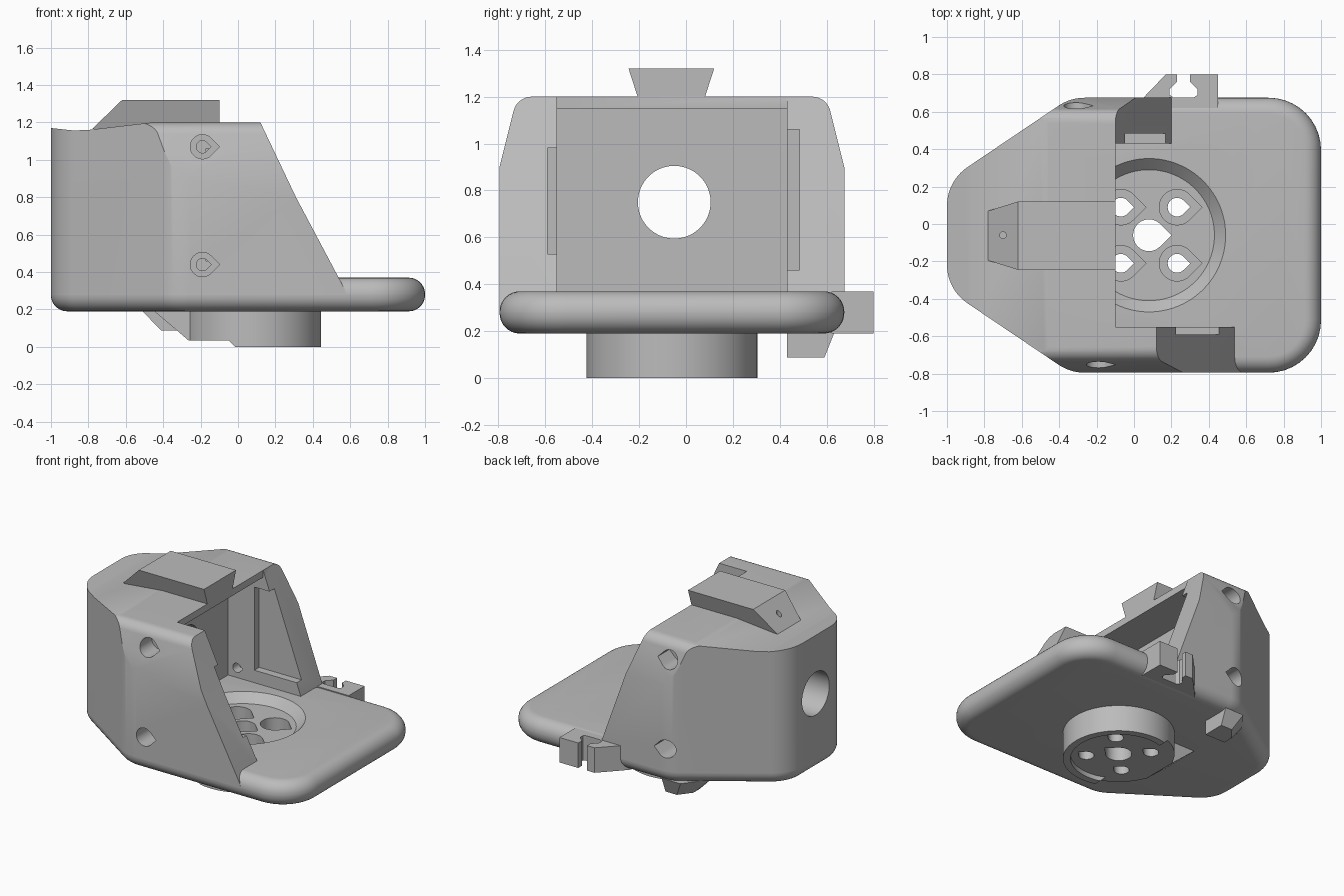
import bpy, bmesh, math
from mathutils import Vector

if "Cube" in bpy.data.objects:
    bpy.data.objects.remove(bpy.data.objects["Cube"])

grey = bpy.data.materials.new("light_grey_plastic")
grey.diffuse_color = (0.5, 0.5, 0.5, 1)
grey.use_nodes = True
grey.node_tree.nodes["Principled BSDF"].inputs["Base Color"].default_value = grey.diffuse_color
CY = -0.06            # centre line of the body in y
DX = 0.08             # centre of the round socket in x


def make(name, bm):
    bmesh.ops.recalc_face_normals(bm, faces=bm.faces)
    me = bpy.data.meshes.new(name)
    bm.to_mesh(me)
    bm.free()
    me.materials.append(grey)
    ob = bpy.data.objects.new(name, me)
    bpy.context.collection.objects.link(ob)
    return ob


def prism(name, pts, axis, lo, hi, bevel=0):
    """Extrude a 2D outline along an axis, optionally rounding both rims."""
    put = {'x': lambda a, b, h: (h, a, b), 'y': lambda a, b, h: (a, h, b),
           'z': lambda a, b, h: (a, b, h)}[axis]
    bm = bmesh.new()
    rings = [[bm.verts.new(put(p[0], p[1], h)) for p in pts] for h in (lo, hi)]
    caps = [bm.faces.new(r) for r in rings]
    n = len(pts)
    for i in range(n):
        j = (i + 1) % n
        bm.faces.new((rings[0][i], rings[0][j], rings[1][j], rings[1][i]))
    bmesh.ops.recalc_face_normals(bm, faces=bm.faces)
    if bevel:
        rim = [e for f in caps for e in f.edges]
        bmesh.ops.bevel(bm, geom=rim, offset=bevel, segments=8, profile=0.5, affect='EDGES')
    return make(name, bm)


def box(x0, x1, y0, y1, z0, z1):
    return prism("cutter", [(x0, y0), (x1, y0), (x1, y1), (x0, y1)], 'z', z0, z1)


def hull(name, pts):
    bm = bmesh.new()
    for p in pts:
        bm.verts.new(p)
    bmesh.ops.convex_hull(bm, input=bm.verts)
    return make(name, bm)


def rounded(corners, n=10):
    """Polygon of (a, b, radius) corners with fillets."""
    out = []
    for i, (a, b, r) in enumerate(corners):
        p = Vector((a, b))
        if r == 0:
            out.append((a, b))
            continue
        u = (Vector(corners[i - 1][:2]) - p).normalized()
        v = (Vector(corners[(i + 1) % len(corners)][:2]) - p).normalized()
        half = u.angle(v) / 2
        c = p + (u + v).normalized() * r / math.sin(half)
        s, e = p + u * r / math.tan(half) - c, p + v * r / math.tan(half) - c
        a0 = math.atan2(s.y, s.x)
        d = (math.atan2(e.y, e.x) - a0 + math.pi) % (2 * math.pi) - math.pi
        out += [(c.x + r * math.cos(a0 + d * k / n), c.y + r * math.sin(a0 + d * k / n))
                for k in range(n + 1)]
    return out


def circle(a, b, r, n=72):
    return [(a + r * math.cos(2 * math.pi * k / n), b + r * math.sin(2 * math.pi * k / n))
            for k in range(n)]


def teardrop(a, b, r, n=24):
    arc = [math.radians(45 + 270 * k / n) for k in range(n + 1)]
    return [(a + r * math.cos(t), b + r * math.sin(t)) for t in arc] + [(a + r * 1.414, b)]


def boolean(ob, cutters, op='DIFFERENCE'):
    for c in cutters:
        m = ob.modifiers.new("cut", 'BOOLEAN')
        m.operation, m.solver, m.object = op, 'EXACT', c
    bpy.context.view_layer.update()
    ev = ob.evaluated_get(bpy.context.evaluated_depsgraph_get())
    me = bpy.data.meshes.new_from_object(ev)
    ob.modifiers.clear()
    ob.data = me


# plan outline shared by the base plate and the shell
plan = rounded([(-1, 0.23, .25), (-1, -0.35, .25), (-0.34, -0.795, .25), (1, -0.795, .28),
                (1, 0.675, .28), (-0.34, 0.675, .25)])
base = prism("base_plate", plan, 'z', 0.19, 0.37, bevel=0.087)

# upper shell: plan outline limited by a cross-section with tapered sides
shell = prism("upper_shell", plan, 'z', 0.28, 1.3)
section = prism("cutter", rounded([(-0.82, 0.2, 0), (0.70, 0.2, 0), (0.70, 0.8, 0), (0.60, 1.2, .08),
                                   (-0.72, 1.2, .08), (-0.82, 0.8, 0)]), 'x', -1.2, 1.2)
boolean(shell, [section], 'INTERSECT')
cuts = [
    # sloping front ends of the two side walls
    prism("cutter", [(0.07, 1.3), (0.12, 1.2), (0.31, 0.8), (0.57, 0.31), (0.6, 0.2), (1.2, 0.2), (1.2, 1.3)],
          'y', -1, -0.3),
    prism("cutter", [(-0.135, 1.3), (-0.1, 1.2), (0.2, 0.37), (0.235, 0.2), (1.2, 0.2), (1.2, 1.3)],
          'y', 0.2, 1),
    # sagging rear roof
    prism("cutter", [(-1.1, 1.18), (-1, 1.17), (-0.88, 1.157), (-0.8, 1.16), (-0.45, 1.201),
                     (-0.45, 1.4), (-1.1, 1.4)], 'y', -1, 1),
    # cavity, roof opening and wall pockets
    box(-0.38, 1.2, -0.55, 0.43, 0.2, 1.15),
    box(-0.1, 1.3, -0.55, 0.43, 0.15, 1.4),
    box(-0.15, 1.15, -0.59, -0.5, 0.53, 0.98),
    box(-0.17, 1.15, 0.4, 0.485, 0.46, 1.06),
    # rear round opening
    prism("cutter", circle(-0.05, 0.75, 0.155), 'x', -1.3, -0.3),
]
# teardrop screw holes in both side walls
for x, far, near in ((-0.19, -1, -0.62), (-0.31, 1, 0.50)):
    for z in (0.44, 1.07):
        cuts.append(prism("cutter", teardrop(x, z, 0.065), 'y', min(far, near), max(far, near)))
        cuts.append(prism("cutter", teardrop(x, z, 0.033), 'y', min(far, near * .6), max(far, near * .6)))
for c in cuts:
    boolean(shell, [c])

# round boss under the plate
boss = prism("round_boss", circle(DX, CY, 0.365, 96), 'z', 0, 0.25)
boss_cuts = [
    prism("cutter", [(-0.5, -0.1), (0.08, -0.1), (-0.015, 0), (-0.05, 0.035), (-0.5, 0.035)], 'y', -1, 1),
    prism("cutter", circle(DX, CY, 0.315, 96), 'z', -0.1, 0.034),
    box(-0.6, -0.265, -1, 1, -0.2, 0.5),
]
for c in boss_cuts:
    boolean(boss, [c])

# conical socket and teardrop holes through plate and boss
bm = bmesh.new()
bmesh.ops.create_cone(bm, cap_ends=True, segments=96, radius1=0.35, radius2=0.42, depth=0.07)
bmesh.ops.translate(bm, verts=bm.verts, vec=(DX, CY, 0.345))
cone = make("cutter", bm)
holes = [prism("cutter", teardrop(DX, CY, 0.085), 'z', -0.1, 0.5)]
for sx in (-1, 1):
    for sy in (-1, 1):
        p = (DX + 0.15 * sx, CY + 0.15 * sy)
        holes.append(prism("cutter", teardrop(*p, 0.095), 'z', 0.14, 0.35))
        holes.append(prism("cutter", teardrop(*p, 0.05), 'z', -0.1, 0.5))
boolean(base, [cone])
for h in holes:
    boolean(base, [h])
    boolean(boss, [h])

# dovetail rail on the roof with a pin hole
rail = hull("dovetail_rail", [(x, y, z) for x, z, ys in
            ((-0.78, 1.165, (-0.195, 0.07)), (-0.1, 1.165, (-0.195, 0.07)),
             (-0.62, 1.32, (-0.245, 0.12)), (-0.1, 1.32, (-0.245, 0.12))) for y in ys])
boolean(rail, [prism("cutter", circle(-0.7, CY, 0.018, 16), 'z', 1.19, 1.5)])

# cable clip on the side of the plate, with a keyhole slot
clip = prism("cable_clip", [(0.0, 0.62), (0.05, 0.675), (0.17, 0.8), (0.23, 0.8), (0.23, 0.76), (0.19, 0.72),
                            (0.19, 0.69), (0.21, 0.677), (0.32, 0.677), (0.34, 0.69), (0.34, 0.72),
                            (0.30, 0.76), (0.30, 0.8), (0.45, 0.8), (0.45, 0.62)], 'z', 0.19, 0.37)

# wedge beside the boss and small hook tab under the plate
wedge = hull("boss_wedge", [(x, y, z) for y in (-0.2, 0.08) for x, z in
                            ((-0.47, 0.21), (-0.265, 0.035), (-0.2, 0.035), (-0.2, 0.21))])
tab = hull("hook_tab", [(-0.52, 0.43, 0.2), (-0.5, 0.5, 0.2), (-0.4, 0.635, 0.2), (-0.25, 0.635, 0.2),
                        (-0.25, 0.43, 0.2), (-0.41, 0.43, 0.087), (-0.41, 0.5, 0.087),
                        (-0.34, 0.59, 0.087), (-0.25, 0.59, 0.087), (-0.25, 0.43, 0.087)])

# remove cutters, smooth the rounded parts
for ob in list(bpy.data.objects):
    if ob.name.startswith("cutter"):
        bpy.data.objects.remove(ob)
bpy.ops.object.select_all(action='DESELECT')
for ob in bpy.data.objects:
    ob.select_set(True)
    bpy.context.view_layer.objects.active = ob
bpy.ops.object.shade_smooth_by_angle(angle=math.radians(25))
